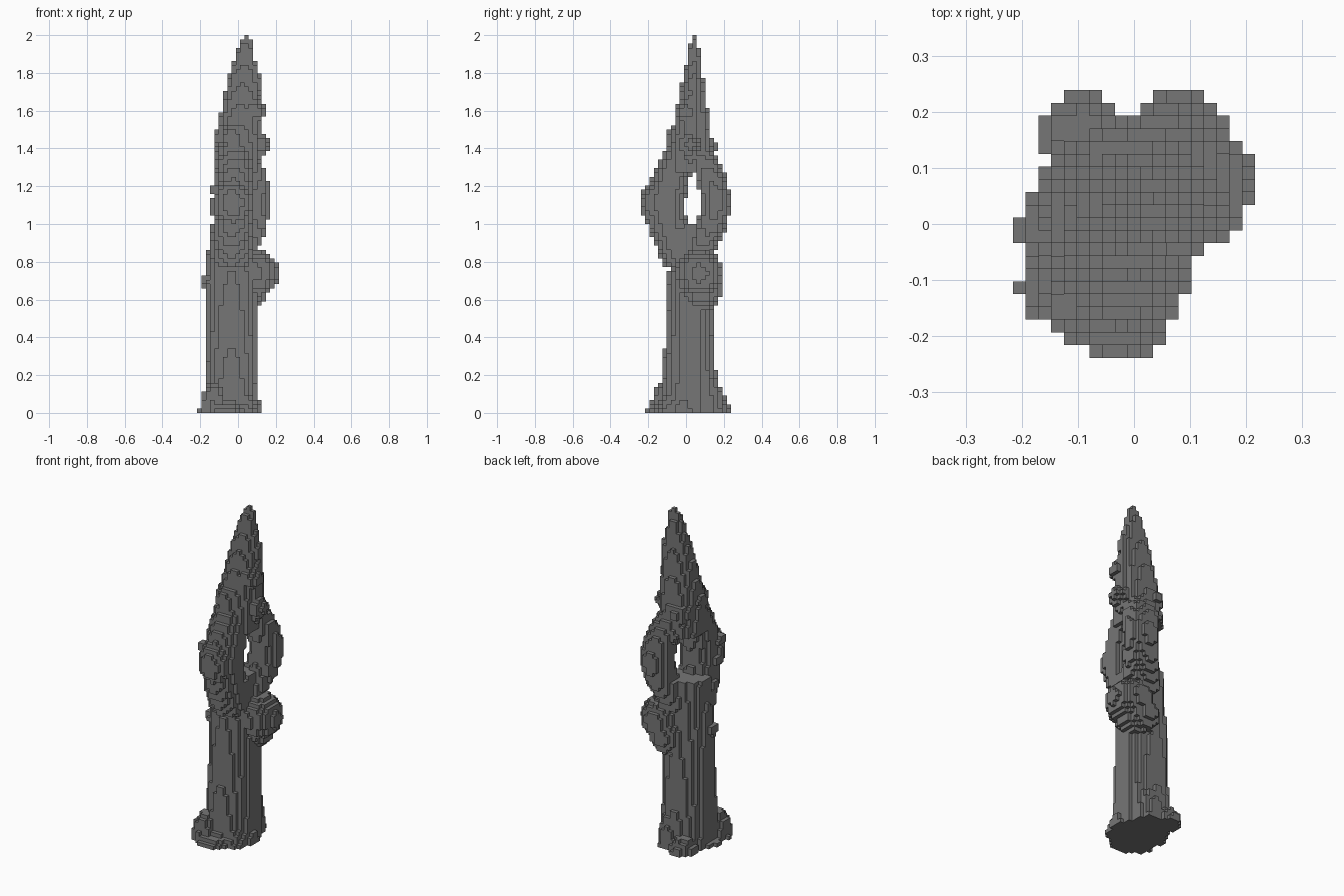
import bpy
import bmesh
from math import sin, cos, pi, radians
from mathutils import Vector

cube = bpy.data.objects.get("Cube")
if cube:
    bpy.data.objects.remove(cube, do_unlink=True)

LAYERS = 88
UNIT = 2 / LAYERS          # edge of one block
SPAN = 11                  # half width of the search grid, in blocks

stone = bpy.data.materials.new("dark_grey")
stone.use_nodes = True
grey = (0.18, 0.18, 0.18, 1)
stone.diffuse_color = grey
bsdf = stone.node_tree.nodes["Principled BSDF"]
bsdf.inputs["Base Color"].default_value = grey


def limb(bottom, top, start, end, bow=(0, 0), power=(1, 1)):
    """Upright oval limb; start and end hold centre x, centre y, radius x, radius y."""
    def inside(p):
        t = (p.z - bottom) / (top - bottom)
        if not 0 <= t <= 1:
            return False
        mix = [a + (b - a) * t ** e
               for a, b, e in zip(start, end, (1, 1) + power)]
        swell = sin(pi * t)
        dx = p.x - mix[0] - bow[0] * swell
        dy = p.y - mix[1] - bow[1] * swell
        return (dx / mix[2]) ** 2 + (dy / mix[3]) ** 2 <= 1
    return inside


def blob(x, y, z, radius, height=None):
    """Rounded lump, round in plan, with an optional half height."""
    centre = Vector((x, y, z))

    def inside(p):
        d = p - centre
        d.z *= radius / (height or radius)
        return d.length <= radius
    return inside


def root(angle, reach, height):
    """Lump on the ground that reaches out from the trunk axis."""
    width = .075
    out = reach - width
    a = radians(angle)
    return blob(out * cos(a) - .03, out * sin(a), 0, width, height)


def group(*shapes):
    return lambda p: any(inside(p) for inside in shapes)


parts = {}

# Trunk, flared towards the ground, with spreading roots
parts["trunk"] = limb(0, 1, (-.035, .018, .14, .17), (-.035, .02, .112, .1),
                      power=(4, .6))
parts["roots"] = group(root(185, .185, .04), root(228, .225, .17),
                       root(248, .225, .05), root(265, .22, .05),
                       root(112, .25, .1), root(75, .2, .22),
                       root(310, .17, .1), root(350, .155, .13))
parts["trunk_knob"] = blob(-.15, 0, .7, .05, .04)

# Two limbs that bow apart around the opening
parts["front_limb"] = limb(.78, 1.42, (-.035, -.01, .11, .105),
                           (-.015, 0, .1, .1), bow=(0, -.1))
parts["front_bulb"] = blob(-.03, -.135, 1.11, .108, .13)
parts["back_limb"] = limb(.82, 1.42, (0, .06, .09, .08),
                          (0, .05, .09, .08), bow=(.08, .1))
parts["limb_knobs"] = group(blob(-.12, -.14, 1.18, .033),
                            blob(-.12, -.12, 1.07, .036))

# Tapering spire
parts["spire"] = limb(1.27, 2, (-.01, .02, .12, .15), (.045, .045, .015, .015),
                      power=(2.5, .9))
parts["spire_knobs"] = group(blob(.105, .02, 1.42, .06), blob(.09, 0, 1.6, .057),
                             blob(.09, .04, 1.74, .036, .06),
                             blob(-.07, .01, 1.46, .057, .08),
                             blob(-.03, -.05, 1.45, .06, .07),
                             blob(-.04, .11, 1.41, .055),
                             blob(-.01, .08, 1.56, .045, .055))

# Large bulb with a drooping underside
parts["side_bulb"] = group(blob(.09, .07, .74, .123, .13),
                           blob(.045, .08, .66, .112, .12))

# Give each block to the first part that contains it
owner = {}
for k in range(LAYERS):
    for i in range(-SPAN, SPAN + 1):
        for j in range(-SPAN, SPAN + 1):
            p = Vector((i, j, k + .5)) * UNIT
            name = next((n for n, inside in parts.items() if inside(p)), None)
            if name:
                owner[i, j, k] = name


def build(name):
    """Mesh the outer block faces of one part."""
    bm = bmesh.new()
    corners = {}

    def corner(v):
        key = tuple(round(c * 2) for c in v)
        if key not in corners:
            corners[key] = bm.verts.new(v * UNIT)
        return corners[key]

    for cell, part in owner.items():
        if part != name:
            continue
        middle = Vector(cell) + Vector((0, 0, .5))
        for axis in range(3):
            for sign in (-1, 1):
                n = Vector()
                n[axis] = sign
                if tuple(int(c + d) for c, d in zip(cell, n)) in owner:
                    continue
                u = Vector()
                u[(axis + 1) % 3] = .5
                w = n.cross(u)
                c = middle + n / 2
                bm.faces.new([corner(q) for q in
                              (c - u - w, c + u - w, c + u + w, c - u + w)])
    mesh = bpy.data.meshes.new(name)
    bm.to_mesh(mesh)
    bm.free()
    mesh.materials.append(stone)
    bpy.context.collection.objects.link(bpy.data.objects.new(name, mesh))


for part_name in parts:
    build(part_name)
